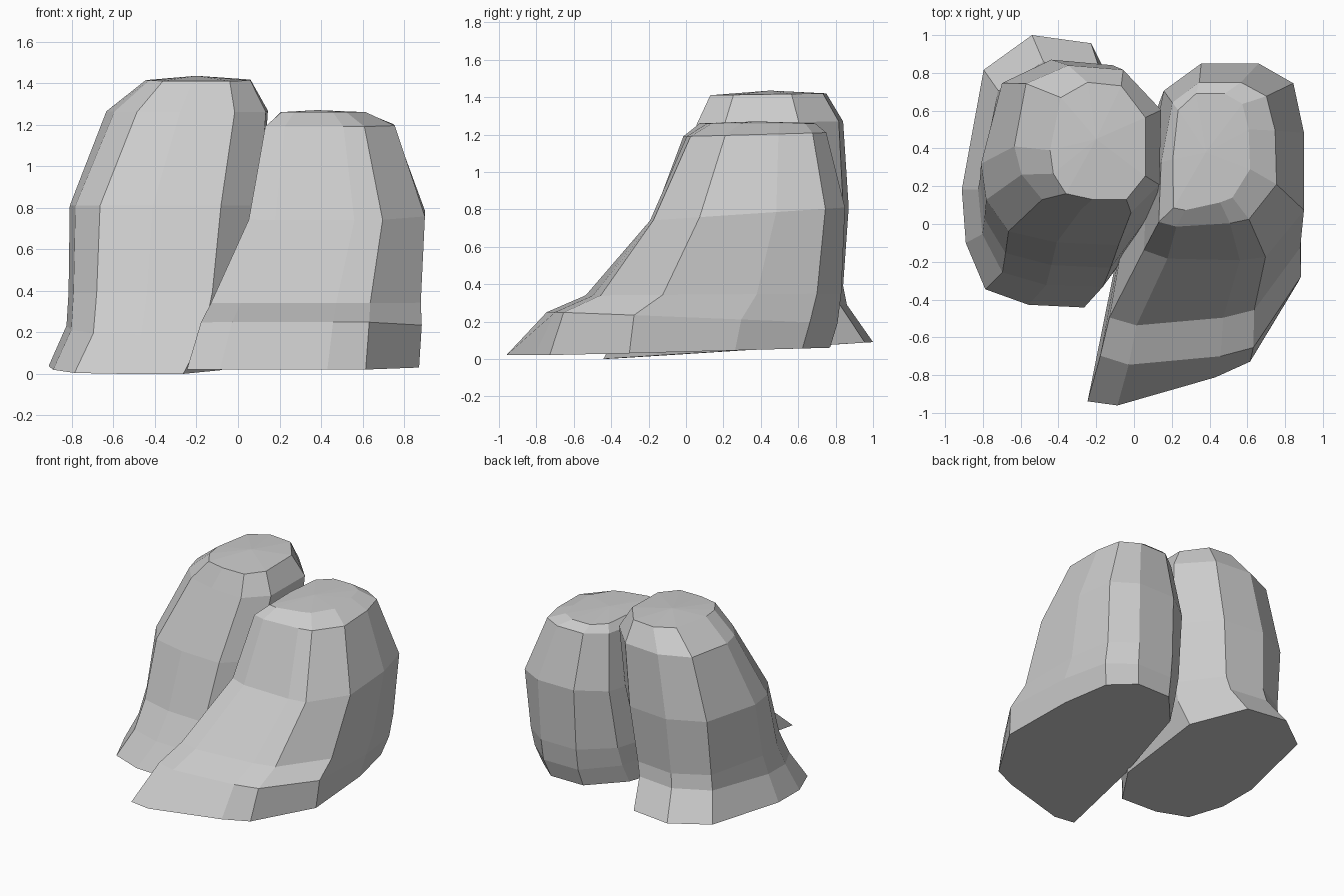
import bpy
import bmesh

cube = bpy.data.objects.get("Cube")
if cube:
    bpy.data.objects.remove(cube)

stone = bpy.data.materials.new("pale_grey_stone")
stone.use_nodes = True
colour = (0.6, 0.6, 0.6, 1)
stone.diffuse_color = colour
stone.node_tree.nodes["Principled BSDF"].inputs["Base Color"].default_value = colour


def mix(a, b, t):
    return a + (b - a) * t


def boulder(name, outline, levels, peak):
    """Loft one faceted outline through a stack of four-cornered levels.

    Each level gives: front and back height, front left and right x,
    back left and right x, front left and right y, back y.
    """
    bm = bmesh.new()
    rings = []
    for z_front, z_back, front_l, front_r, back_l, back_r, y_l, y_r, y_back in levels:
        ring = []
        for u, v in outline:
            x = mix(mix(front_l, front_r, u), mix(back_l, back_r, u), v)
            y = mix(mix(y_l, y_r, u), y_back, v)
            ring.append(bm.verts.new((x, y, mix(z_front, z_back, v))))
        rings.append(ring)

    # Side facets between neighbouring levels
    count = len(outline)
    for low, high in zip(rings, rings[1:]):
        for i in range(count):
            j = (i + 1) % count
            bm.faces.new((low[i], low[j], high[j], high[i]))

    # Flat underside and a faceted crown
    bm.faces.new(rings[0][::-1])
    crown = bm.verts.new(peak)
    top = rings[-1]
    for i in range(count):
        bm.faces.new((top[i], top[(i + 1) % count], crown))

    bmesh.ops.recalc_face_normals(bm, faces=bm.faces)
    mesh = bpy.data.meshes.new(name)
    bm.to_mesh(mesh)
    bm.free()
    mesh.materials.append(stone)
    obj = bpy.data.objects.new(name, mesh)
    bpy.context.collection.objects.link(obj)
    return obj


# Taller boulder with a flared foot at the front, side and back
tall_outline = [(0, .42), (.03, .22), (.16, .05), (.44, 0), (.8, 0), (1, .2),
                (1, .7), (.75, .97), (.4, 1), (.12, .87)]
tall_levels = [
    (.01, .1, -.92, -.1, -.9, 0, -.41, -.45, 1),
    (.2, .3, -.83, 0, -.82, .03, -.31, -.34, .86),
    (.4, .4, -.82, .05, -.81, .06, -.2, -.24, .84),
    (.82, .82, -.81, .1, -.81, .12, -.08, -.12, .87),
    (1.27, 1.28, -.6, .13, -.68, .15, .1, .05, .84),
    (1.42, 1.43, -.44, .06, -.45, .06, .13, .13, .75),
]
boulder("tall_boulder", tall_outline, tall_levels, (-.2, .45, 1.445))

# Lower boulder with a long sloping foot reaching forward
low_outline = [(0, .04), (.15, 0), (.6, 0), (.76, .02), (1, .26), (1, .65),
               (.93, .9), (.7, 1), (.32, 1), (.08, .86), (0, .45)]
low_levels = [
    (0.03, .07, -.26, .89, .1, .82, -1.01, -.68, .77),
    (.26, .2, -.19, .89, .1, .87, -.76, -.66, .81),
    (.35, .36, -.14, .88, .1, .88, -.55, -.46, .83),
    (.75, .82, .05, .9, .1, .9, -.18, -.2, .85),
    (1.2, 1.22, .13, .76, .16, .74, -.02, .02, .75),
    (1.27, 1.27, .21, .62, .2, .6, .06, .15, .69),
]
boulder("low_boulder", low_outline, low_levels, (.38, .38, 1.28))

# Stand the pair on the ground
bpy.context.view_layer.update()
parts = [bpy.data.objects["tall_boulder"], bpy.data.objects["low_boulder"]]
floor = min(v.co.z for part in parts for v in part.data.vertices)
for part in parts:
    part.location.z = -floor
